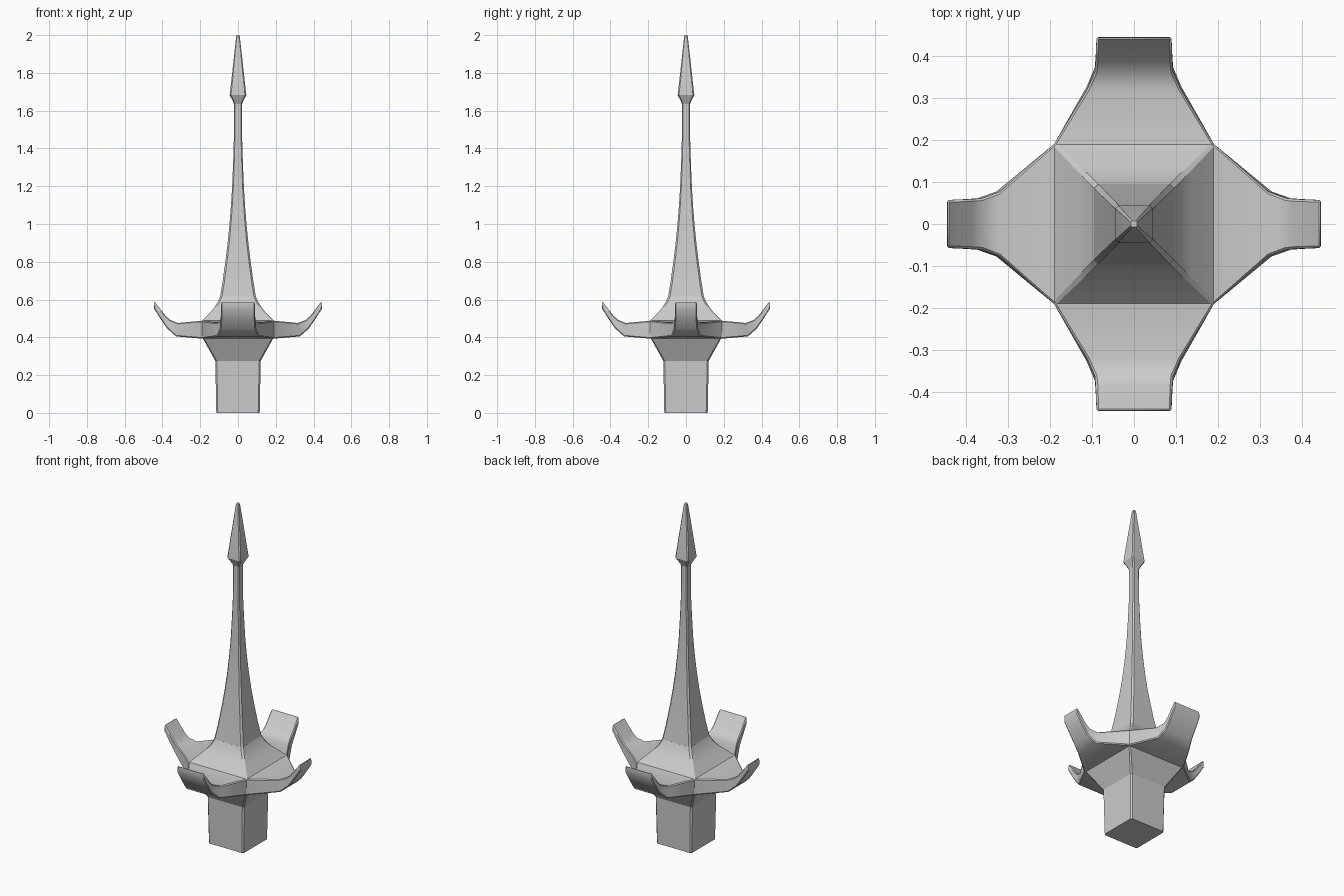
import bpy, bmesh, math
from mathutils import Matrix

if "Cube" in bpy.data.objects:
    bpy.data.objects.remove(bpy.data.objects["Cube"])


def finish(bm, name, angle):
    bmesh.ops.recalc_face_normals(bm, faces=bm.faces)
    me = bpy.data.meshes.new(name)
    bm.to_mesh(me)
    bm.free()
    ob = bpy.data.objects.new(name, me)
    bpy.context.collection.objects.link(ob)
    bpy.ops.object.select_all(action='DESELECT')
    ob.select_set(True)
    bpy.context.view_layer.objects.active = ob
    bpy.ops.object.shade_smooth_by_angle(angle=math.radians(angle))
    return ob


def loft(bm, rings):
    """Skin a list of equal-length point rings and cap both ends."""
    vs = [[bm.verts.new(p) for p in r] for r in rings]
    n = len(vs[0])
    for a, b in zip(vs, vs[1:]):
        for i in range(n):
            j = (i + 1) % n
            bm.faces.new((a[i], a[j], b[j], b[i]))
    bm.faces.new(vs[0])
    bm.faces.new(vs[-1])


def square_tower(name, profile):
    """Square column with chamfered corners from (height, half width, chamfer)."""
    rings = []
    for z, h, c in profile:
        k = h - c
        rings.append([(h, -k, z), (h, k, z), (k, h, z), (-k, h, z),
                      (-h, k, z), (-h, -k, z), (-k, -h, z), (k, -h, z)])
    bm = bmesh.new()
    loft(bm, rings)
    return finish(bm, name, 22)


# Base block and flared collar
square_tower("base_block", [(0, .115, .008), (.275, .12, .008), (.392, .185, .006),
                            (.488, .189, .006), (.545, .135, .009), (.585, .108, .01),
                            (.615, .095, .01)])

# Tapering spire
square_tower("spire", [(.61, .0955, .01), (.7, .081, .01), (.8, .067, .009), (.9, .055, .009),
                       (1.0, .045, .008), (1.1, .037, .007), (1.2, .031, .007),
                       (1.32, .026, .006), (1.45, .022, .006), (1.64, .021, .006)])

# Spear-shaped tip
square_tower("spire_tip", [(1.635, .021, .006), (1.655, .03, .007), (1.682, .044, .007),
                           (1.99, .01, .004), (2.0, .007, .003)])


def arm(name, turn, sections):
    """Upturned arm along +x: (distance, half width, bottom distance, bottom z, top z)."""
    bm = bmesh.new()
    loft(bm, [[(d, -w, t), (d, w, t), (db, w, b), (db, -w, b)]
              for d, w, db, b, t in sections])
    bm.transform(Matrix.Rotation(turn, 4, 'Z'))
    ob = finish(bm, name, 40)
    bev = ob.modifiers.new("edge_chamfer", 'BEVEL')
    bev.width = .005
    bev.segments = 1
    bev.limit_method = 'ANGLE'
    bev.angle_limit = math.radians(50)
    return ob


# Four arms: narrow pair on x, wide pair on y
for i, label in enumerate(("right", "back", "left", "front")):
    w1, w2, w3 = ((.077, .061, .057), (.112, .093, .089))[i % 2]
    arm(label + "_arm", i * math.pi / 2, [
        (.18, .19, .18, .393, .489),
        (.19, .19, .19, .393, .488),
        (.318, w1, .328, .405, .476),
        (.36, w2, .374, .446, .493),
        (.385, (w2 + w3) / 2, .405, .490, .516),
        (.443, w3, .445, .552, .592)])
